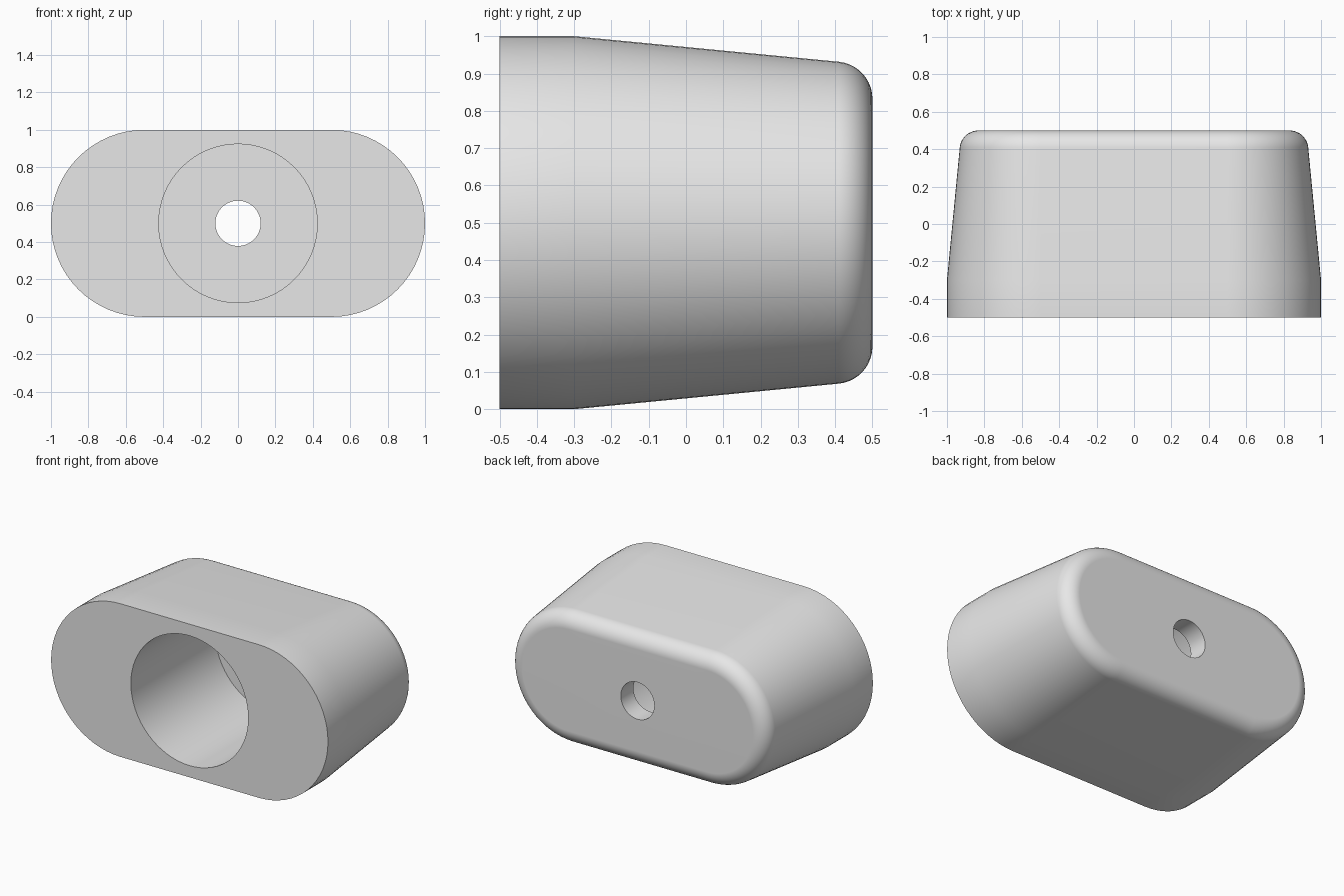
import bpy
import bmesh
from math import sin, cos, pi, atan, radians

cube = bpy.data.objects.get("Cube")
if cube:
    bpy.data.objects.remove(cube, do_unlink=True)

STRAIGHT = 0.5      # half length of the straight sides
END_STEPS = 32      # segments in each half-round end
FILLET = 0.1
FILLET_STEPS = 10
BORE, HOLE = 0.424, 0.121
FLOOR = 0.37        # y of the bore floor


def ring(bm, straight, radius, y):
    """Stadium-shaped loop; a circle when straight is zero."""
    verts = []
    for side in (1, -1):
        for i in range(END_STEPS + 1):
            a = -pi / 2 + pi * i / END_STEPS
            x = side * (straight + radius * cos(a))
            verts.append(bm.verts.new((x, y, 0.5 + side * radius * sin(a))))
    return verts


# Outer wall: straight lip, taper, rounded back edge
taper = atan(0.07 / 0.72)
profile = [(STRAIGHT, 0.5, -0.5), (STRAIGHT, 0.5, -0.3)]
for i in range(FILLET_STEPS + 1):
    a = taper + (pi / 2 - taper) * i / FILLET_STEPS
    profile.append((STRAIGHT, 0.332 + FILLET * cos(a), 0.4 + FILLET * sin(a)))

# Through hole, bore floor and bore wall
profile += [(0, HOLE, 0.5), (0, HOLE, FLOOR), (0, BORE, FLOOR), (0, BORE, -0.5)]

# Loft the closed profile
bm = bmesh.new()
rings = [ring(bm, *p) for p in profile]
for r0, r1 in zip(rings, rings[1:] + rings[:1]):
    for i in range(len(r0)):
        j = (i + 1) % len(r0)
        bm.faces.new((r0[i], r0[j], r1[j], r1[i]))
bmesh.ops.remove_doubles(bm, verts=bm.verts[:], dist=1e-5)
bmesh.ops.recalc_face_normals(bm, faces=bm.faces[:])

mesh = bpy.data.meshes.new("housing")
bm.to_mesh(mesh)
bm.free()
housing = bpy.data.objects.new("housing", mesh)
bpy.context.collection.objects.link(housing)

# Plain grey material
grey = bpy.data.materials.new("light grey")
grey.use_nodes = True
grey.diffuse_color = (0.8, 0.8, 0.8, 1)
grey.node_tree.nodes["Principled BSDF"].inputs["Base Color"].default_value = (0.8, 0.8, 0.8, 1)
mesh.materials.append(grey)

# Smooth curves, crisp rims, flat end faces
bpy.ops.object.select_all(action="DESELECT")
housing.select_set(True)
bpy.context.view_layer.objects.active = housing
bpy.ops.object.shade_smooth_by_angle(angle=radians(30))
weighted = housing.modifiers.new("flat_ends", "WEIGHTED_NORMAL")
weighted.keep_sharp = True
